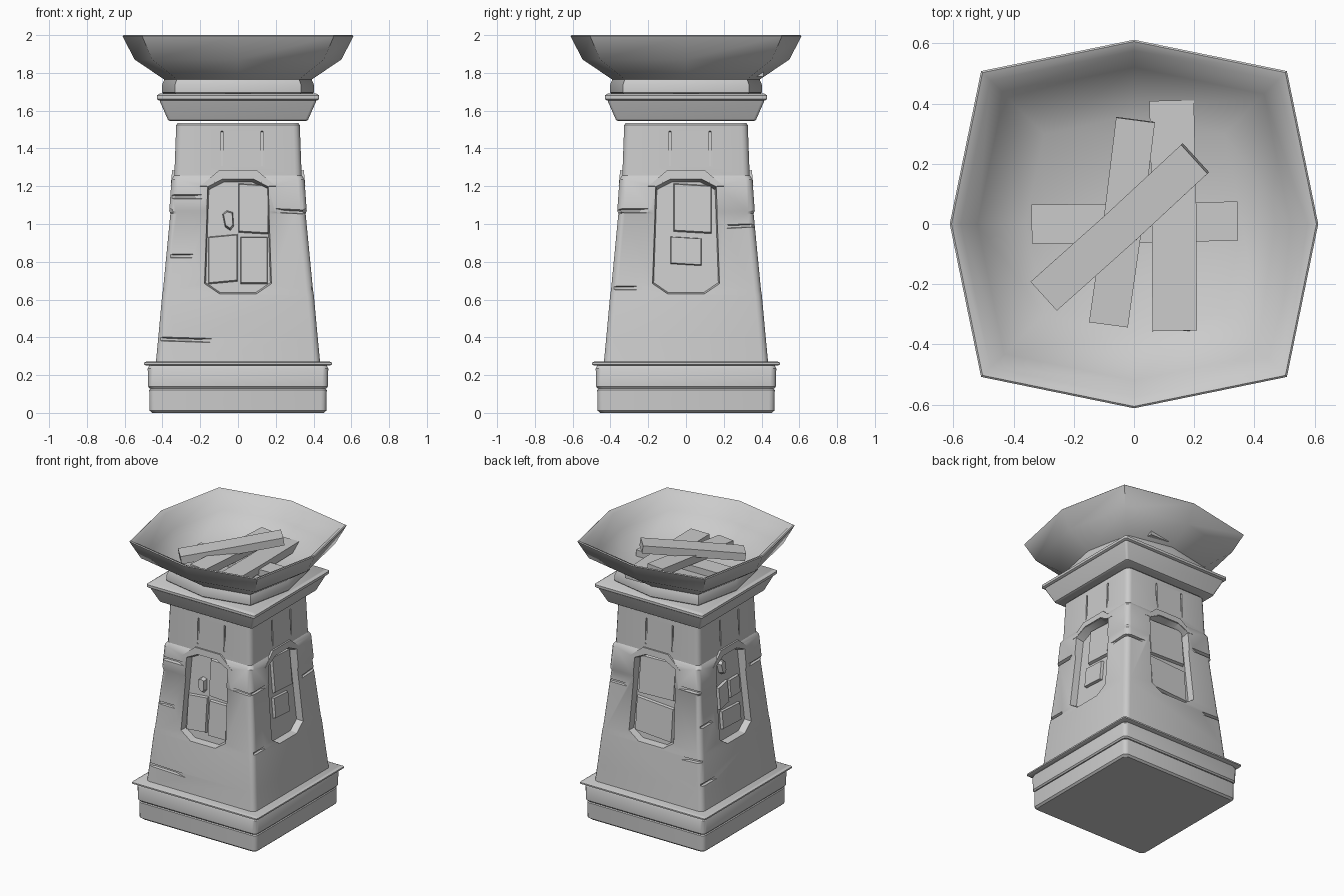
import bpy, bmesh, math
from mathutils import Matrix, Vector

if "Cube" in bpy.data.objects:
    bpy.data.objects.remove(bpy.data.objects["Cube"])

stone = bpy.data.materials.new("pale_grey_stone")
stone.use_nodes = True
GREY = (0.6, 0.6, 0.6, 1)
stone.diffuse_color = GREY
stone.node_tree.nodes["Principled BSDF"].inputs["Base Color"].default_value = GREY


def finish(name, bm, smooth=30):
    bmesh.ops.recalc_face_normals(bm, faces=bm.faces)
    mesh = bpy.data.meshes.new(name)
    bm.to_mesh(mesh)
    bm.free()
    mesh.materials.append(stone)
    obj = bpy.data.objects.new(name, mesh)
    bpy.context.collection.objects.link(obj)
    if smooth:
        shade(obj, smooth)
    return obj


def shade(obj, angle):
    bpy.ops.object.select_all(action="DESELECT")
    obj.select_set(True)
    bpy.context.view_layer.objects.active = obj
    bpy.ops.object.shade_smooth_by_angle(angle=math.radians(angle))


def loft(name, rings, smooth=30):
    """Skin a stack of rings of points, capped at both ends."""
    bm = bmesh.new()
    loops = [[bm.verts.new(p) for p in ring] for ring in rings]
    n = len(loops[0])
    for a, b in zip(loops, loops[1:]):
        for i in range(n):
            j = (i + 1) % n
            bm.faces.new((a[i], a[j], b[j], b[i]))
    bm.faces.new(loops[0])
    bm.faces.new(loops[-1])
    return finish(name, bm, smooth)


def square(z, half, r=0.03, steps=4):
    """Square ring with rounded corners."""
    pts = []
    for k in range(4):
        mid = math.radians(45 + 90 * k)
        cx = math.copysign(half - r, math.cos(mid))
        cy = math.copysign(half - r, math.sin(mid))
        for s in range(steps):
            a = math.radians(90 * k + 90 * s / (steps - 1))
            pts.append((cx + r * math.cos(a), cy + r * math.sin(a), z))
    return pts


def octagon(z, r, corner=0.83):
    """Bulged square ring: four side points and four corners."""
    pts = []
    for k in range(8):
        a = math.radians(45 * k)
        d = r if k % 2 == 0 else r * corner * math.sqrt(2)
        pts.append((d * math.cos(a), d * math.sin(a), z))
    return pts


def prism(name, outline, y_out, y_in, taper_out, taper_in, mat, smooth=30):
    """Outline in x and z, extruded along y and scaled at each end."""
    c = sum((Vector(p) for p in outline), Vector((0, 0))) / len(outline)
    rings = []
    for y, t in ((y_out, taper_out), (y_in, taper_in)):
        pts = [c + (Vector(p) - c) * t for p in outline]
        rings.append([mat @ Vector((p.x, y, p.y)) for p in pts])
    return loft(name, rings, smooth)


# Plinth: two courses and a thin ledge
loft("plinth_base", [square(0, .455), square(.012, .468), square(.122, .47), square(.13, .462)])
loft("plinth_course", [square(.13, .468), square(.14, .476), square(.235, .478), square(.25, .47)])
loft("plinth_ledge", [square(.25, .485, .012), square(.256, .498, .012),
                      square(.266, .498, .012), square(.272, .485, .012)])

# Tower body with stepped courses
tower = loft("tower_body", [square(z, h, .035) for z, h in (
    (.265, .435), (.40, .422), (.62, .402), (.65, .397), (1.055, .358), (1.07, .364),
    (1.235, .352), (1.258, .337), (1.525, .327), (1.535, .318))], 0)

LEAN = Matrix.Rotation(-.091, 4, "X")
Z0 = .93


def side(k):
    """Frame on the wall of side k: 0 front, 1 right, 2 back, 3 left."""
    return Matrix.Rotation(math.radians(90 * k), 4, "Z") @ Matrix.Translation((0, -.369, Z0)) @ LEAN


def rect(x0, x1, z0, z1, skew=0):
    return [(x0, z0 - Z0), (x1, z0 - Z0 + skew), (x1, z1 - Z0 + skew), (x0, z1 - Z0)]


def half_outline(points):
    return [(x, z - Z0) for x, z in points] + [(-x, z - Z0) for x, z in reversed(points)]


NICHE = half_outline([(.1, .625), (.18, .68), (.162, 1.2), (.08, 1.242)])
HOOD = ([(x, z - Z0) for x, z in ((-.2, 1.2), (-.1, 1.285), (.1, 1.285), (.2, 1.2))]
        + [(x, z - Z0) for x, z in ((.163, 1.2), (.08, 1.244), (-.08, 1.244), (-.163, 1.2))])

# Cracks per side: x start, x end, height, skew
CRACKS = [
    [(-.37, -.23, .83, .0), (-.45, -.12, .39, -.01), (-.37, -.19, 1.145, 0), (.2, .4, 1.07, -.01)],
    [(-.4, -.2, 1.07, 0), (.19, .4, .985, .01), (-.4, -.25, .66, 0)],
    [(-.4, -.2, .99, 0), (.2, .4, 1.08, 0), (.24, .45, .6, .01)],
    [(-.4, -.22, .84, 0), (.2, .4, 1.07, 0), (-.45, -.25, .45, 0)],
]
# Loose stones inside each niche: x0, x1, z0, z1, skew
STONES = [
    [(0, .165, .955, 1.225, -.01), (-.16, 0, .68, .94, .015), (.01, .16, .68, .94, 0)],
    [(-.07, .14, .96, 1.225, -.012), (-.085, .085, .79, .94, -.01)],
    [(-.15, .15, .94, 1.22, .01), (-.16, .15, .68, .93, -.02)],
    [(-.11, .0, .86, 1.02, .02), (.015, .13, .9, 1.03, 0), (-.1, .12, .72, .85, -.01)],
]
PEBBLE = [(-.085, 1.06), (-.07, .985), (-.04, .965), (-.02, .99), (-.025, 1.07), (-.06, 1.08)]

cutters = []
for k in range(4):
    m = side(k)
    cutters.append(prism("niche_cutter", NICHE, -.06, .045, 1.03, .95, m, 0))
    for x0, x1, z, skew in CRACKS[k]:
        crack = rect(x0, x1, z - .011, z + .011, skew)
        cutters.append(prism("crack_cutter", crack, -.02, .014, 1.4, .5, m, 0))
    for x in (-.09, .12):
        seam = rect(x, x + .012, 1.3, 1.5)
        cutters.append(prism("seam_cutter", seam, -.05, .003, 1, .9, m, 0))
    prism("niche_hood", HOOD, -.012, .03, 1, 1.02, m)
    for s in STONES[k]:
        prism("niche_stone", rect(*s), .026, .06, .92, 1, m)
    if k in (0, 3):
        dz = .12 * (k == 3)
        prism("niche_pebble", [(x, z + dz - Z0) for x, z in PEBBLE], .012, .06, .75, 1, m)

bpy.context.view_layer.objects.active = tower
for c in cutters:
    mod = tower.modifiers.new("cut", "BOOLEAN")
    mod.object, mod.operation, mod.solver = c, "DIFFERENCE", "EXACT"
    bpy.ops.object.modifier_apply(modifier=mod.name)
    bpy.data.objects.remove(c)
shade(tower, 30)

# Capital under the bowl
loft("capital", [square(1.545, .36, .015), square(1.55, .37, .015), square(1.645, .412, .015),
                 square(1.655, .415, .015)])
loft("capital_rim", [square(1.655, .42, .012), square(1.662, .43, .012),
                     square(1.68, .43, .012), square(1.69, .415, .012)])

# Fire bowl, outside then inside
loft("fire_bowl", [octagon(z, r) for z, r in (
    (1.685, .39), (1.697, .403), (1.735, .403), (1.765, .39), (1.87, .547), (1.995, .612),
    (2.0, .606), (1.985, .575), (1.885, .52), (1.77, .36))], 40)


def log(name, a, b, width=.14, thick=.055):
    """Plank whose top centre line runs from a to b."""
    a, b = Vector(a), Vector(b)
    along = b - a
    across = along.cross(Vector((0, 0, 1))).normalized() * width / 2
    down = across.cross(along).normalized() * thick
    if down.z > 0:
        down = -down
    loft(name, [[p + across, p - across, p - across + down, p + across + down]
                for p in (a, a.lerp(b, .5) + across * .05, b)])


# Firewood
log("log_bottom", (-.34, 0, 1.815), (.345, .01, 1.815), .13)
log("log_long", (.135, -.355, 1.84), (.125, .41, 1.835), .148)
log("log_leaning", (-.085, -.335, 1.86), (.005, .345, 1.89), .13)
log("log_top", (-.3, -.24, 1.87), (.2, .215, 1.965), .13)
